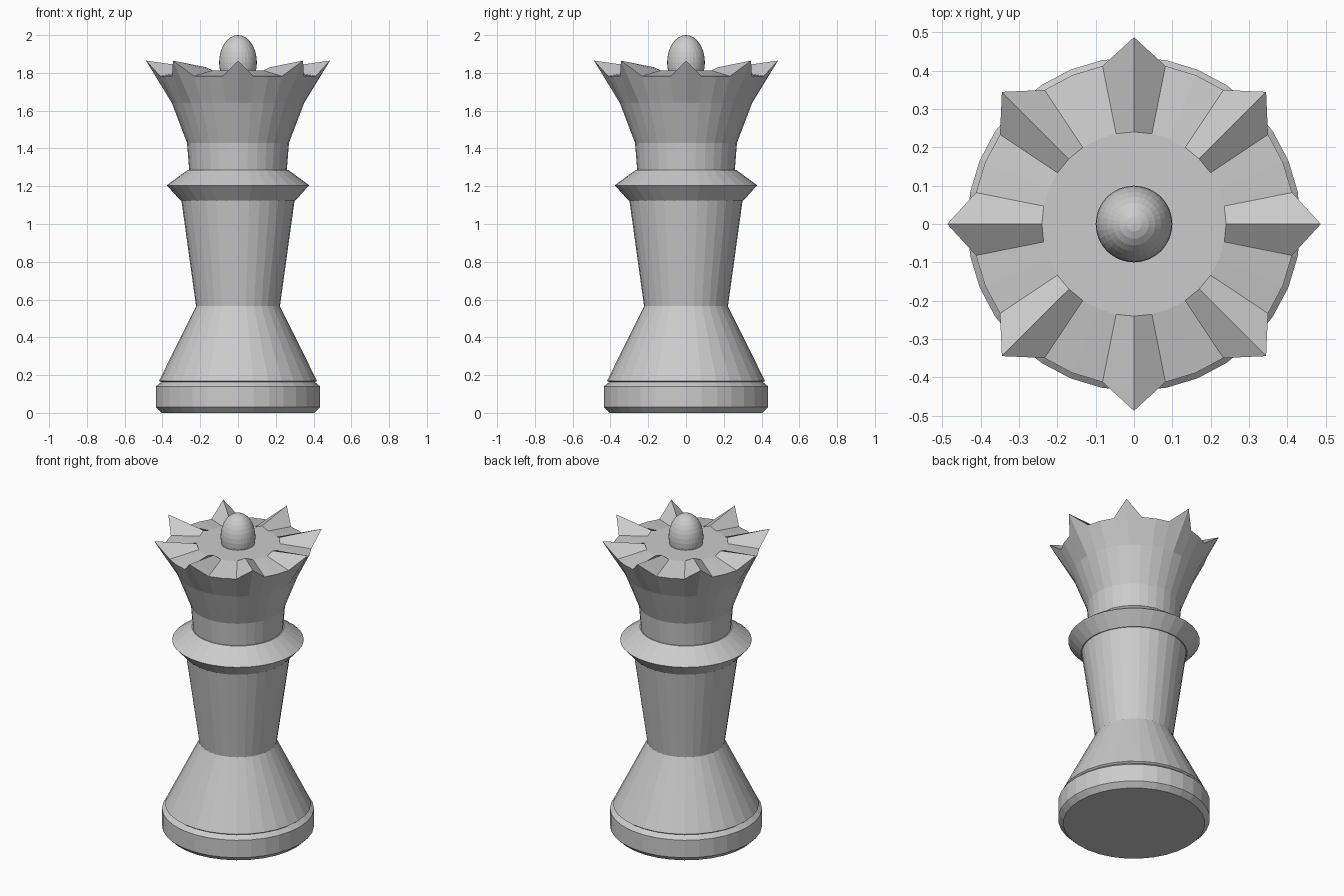
import bpy
import bmesh
from math import cos, sin, pi

if "Cube" in bpy.data.objects:
    bpy.data.objects.remove(bpy.data.objects["Cube"])

N = 32  # sides; every fourth one carries a crown point


def make_object(name, bm):
    bmesh.ops.recalc_face_normals(bm, faces=bm.faces)
    mesh = bpy.data.meshes.new(name)
    bm.to_mesh(mesh)
    bm.free()
    obj = bpy.data.objects.new(name, mesh)
    bpy.context.collection.objects.link(obj)
    return obj


def lathe(name, rings):
    """Each ring is (r, z), or (r, z, point_r, point_z) with raised points."""
    bm = bmesh.new()
    loops = []
    for ring in rings:
        loop = []
        for i in range(N):
            r, z = ring[2:] if len(ring) == 4 and i % 4 == 0 else ring[:2]
            a = 2 * pi * i / N
            loop.append(bm.verts.new((r * cos(a), r * sin(a), z)))
        loops.append(loop)
    for low, high in zip(loops, loops[1:]):
        for i in range(N):
            j = (i + 1) % N
            bm.faces.new((low[i], low[j], high[j], high[i]))
    bm.faces.new(loops[0])
    bm.faces.new(loops[-1])
    return make_object(name, bm)


# Foot disc with chamfered underside
lathe("base", [(0.405, 0), (0.435, 0.03), (0.435, 0.14), (0.405, 0.165)])

# Flared skirt and tapering column
lathe("body", [(0.405, 0.16), (0.418, 0.17), (0.222, 0.565), (0.30, 1.127)])

# Double-cone collar
lathe("collar", [(0.305, 1.125), (0.377, 1.205), (0.265, 1.287)])

# Neck and pointed crown, with the ridged top falling in to a central disc
lathe("crown", [
    (0.258, 1.28),
    (0.27, 1.43),
    (0.35, 1.64),
    (0.42, 1.783, 0.487, 1.865),
    (0.24, 1.813, 0.24, 1.83),
])

# Egg-shaped finial
bm = bmesh.new()
bmesh.ops.create_uvsphere(bm, u_segments=32, v_segments=16, radius=1)
bmesh.ops.scale(bm, vec=(0.1, 0.1, 0.145), verts=bm.verts)
bmesh.ops.translate(bm, vec=(0, 0, 1.855), verts=bm.verts)
make_object("finial", bm)
